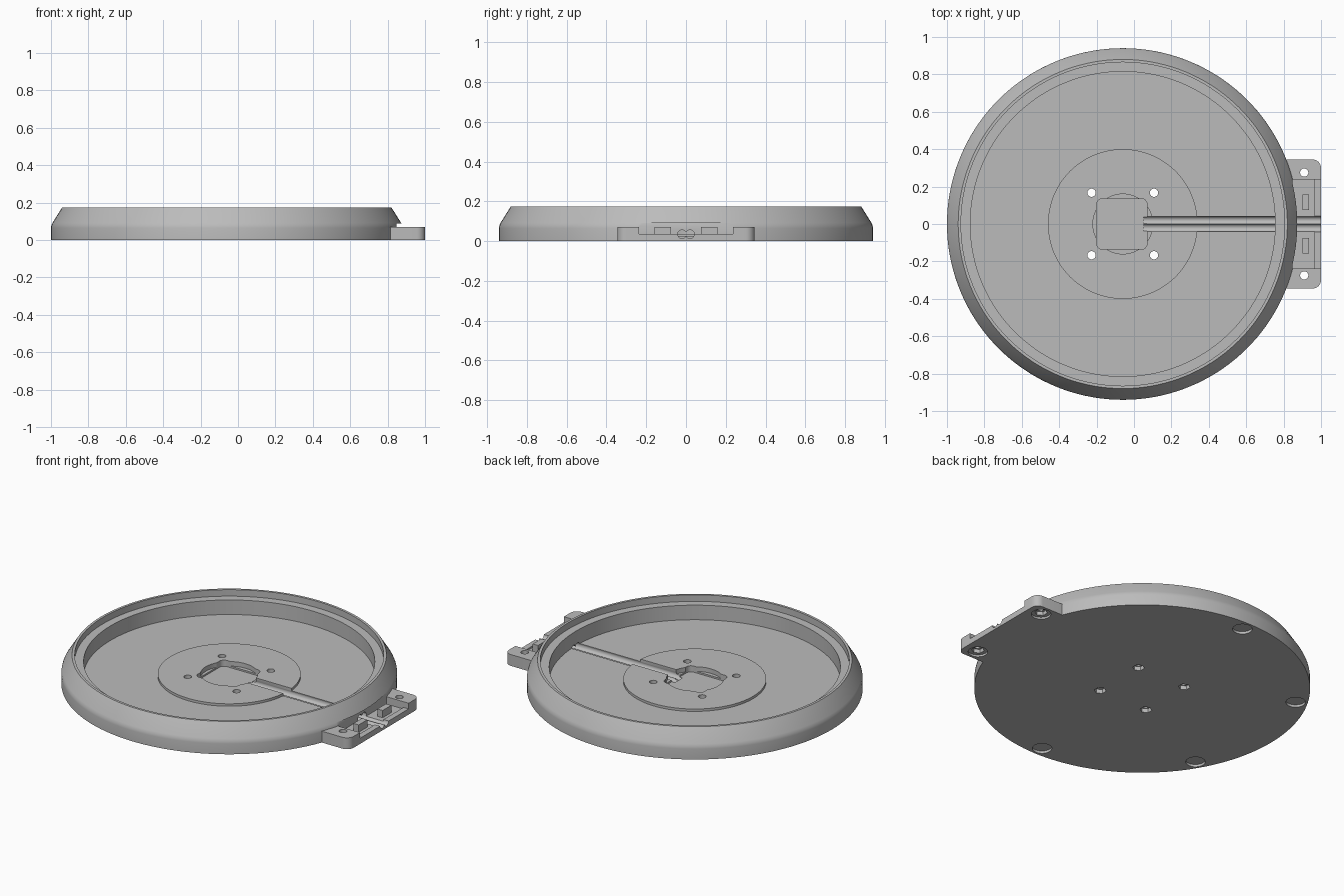
import bpy, bmesh, math
from mathutils import Matrix, Vector

if "Cube" in bpy.data.objects:
    bpy.data.objects.remove(bpy.data.objects["Cube"])

CX = -0.06          # centre of the round tray
FLOOR, HUB, BRACKET = 0.045, 0.06, 0.07

grey = bpy.data.materials.new("plain grey")
grey.use_nodes = True
grey.diffuse_color = (0.5, 0.5, 0.5, 1)
grey.node_tree.nodes["Principled BSDF"].inputs["Base Color"].default_value = (0.5, 0.5, 0.5, 1)


def make_object(name, bm):
    bmesh.ops.recalc_face_normals(bm, faces=bm.faces)
    mesh = bpy.data.meshes.new(name)
    bm.to_mesh(mesh)
    bm.free()
    mesh.materials.append(grey)
    obj = bpy.data.objects.new(name, mesh)
    bpy.context.collection.objects.link(obj)
    return obj


def lathe(name, profile, segments):
    bm = bmesh.new()
    verts = [bm.verts.new((r, 0, z)) for r, z in profile]
    edges = [bm.edges.new(pair) for pair in zip(verts, verts[1:])]
    bmesh.ops.spin(bm, geom=verts + edges, cent=(0, 0, 0), axis=(0, 0, 1),
                   angle=math.tau, steps=segments, use_merge=False)
    bmesh.ops.remove_doubles(bm, verts=bm.verts, dist=1e-4)
    bmesh.ops.holes_fill(bm, edges=[e for e in bm.edges if e.is_boundary], sides=0)
    bmesh.ops.translate(bm, verts=bm.verts, vec=(CX, 0, 0))
    return make_object(name, bm)


def box(name, low, high, radius=0, round_from=-9):
    """Box between two corners, upright edges past round_from in x are rounded."""
    bm = bmesh.new()
    low, high = Vector(low), Vector(high)
    size = high - low
    bmesh.ops.create_cube(bm, size=1, matrix=Matrix.Translation((low + high) / 2)
                          @ Matrix.Diagonal((*size, 1)))
    if radius:
        upright = [e for e in bm.edges
                   if abs(e.verts[0].co.z - e.verts[1].co.z) > size.z / 2
                   and e.verts[0].co.x > round_from]
        bmesh.ops.bevel(bm, geom=upright, offset=radius, segments=8,
                        profile=0.5, affect='EDGES')
    return make_object(name, bm)


def rod(name, x, y, low, high, radius, sides=32, along_x=False, z=0):
    """Rod from low to high, upright or along x."""
    bm = bmesh.new()
    middle = (low + high) / 2
    place = Matrix.Translation((middle, y, z) if along_x else (x, y, middle))
    turn = Matrix.Rotation(math.pi / 2, 4, 'Y') if along_x else Matrix()
    bmesh.ops.create_cone(bm, cap_ends=True, segments=sides, radius1=radius,
                          radius2=radius, depth=high - low, matrix=place @ turn)
    return make_object(name, bm)


def combine(target, tool, operation='DIFFERENCE'):
    mod = target.modifiers.new(operation.title(), 'BOOLEAN')
    mod.operation, mod.solver, mod.object = operation, 'EXACT', tool
    bpy.context.view_layer.objects.active = target
    bpy.ops.object.modifier_apply(modifier=mod.name)
    bpy.data.objects.remove(tool)


# Round tray with raised hub and stepped rim
tray = lathe("round_tray", [
    (0.4, HUB), (0.4, FLOOR), (0.815, FLOOR), (0.815, 0.135), (0.865, 0.135),
    (0.865, 0.175), (0.88, 0.175), (0.932, 0.092), (0.938, 0.078), (0.94, 0.065),
    (0.94, 0)], 144)

# Side bracket, fused to the rim
combine(tray, box("side_bracket", (0.78, -0.345, 0), (1, 0.345, BRACKET), 0.045, 0.9), 'UNION')

# Connector bay in the bracket, with a lower strip behind its lip
combine(tray, box("bay", (0.848, -0.237, 0.035), (1.1, 0.237, 0.09)))
combine(tray, box("bay_strip", (0.848, -0.237, 0.025), (0.965, 0.237, 0.05)))

# Hub pocket: shallow circle with a rounded square in it
combine(tray, rod("round_pocket", CX, 0, 0.032, 0.2, 0.16, 64))
combine(tray, box("square_pocket", (-0.2, -0.135, 0.022), (0.07, 0.135, 0.2), 0.03))

# Twin wire channel, open over the floor and tunnelled through the rim
combine(tray, box("channel_top", (0.05, -0.04, 0.036), (0.752, 0.04, 0.1)))
for y in (-0.02, 0.02):
    combine(tray, rod("wire_channel", 0, y, 0.05, 1.1, 0.0215, 24, True, 0.035))

# Screw holes with hexagonal nut recesses underneath
for sy in (-1, 1):
    for sx in (-1, 1):
        x, y = CX + sx * 0.167, sy * 0.167
        combine(tray, rod("hub_screw_hole", x, y, -0.1, 0.2, 0.022))
        combine(tray, rod("hub_nut_recess", x, y, -0.1, 0.025, 0.034, 6))
    y = sy * 0.275
    combine(tray, rod("bracket_screw_hole", 0.91, y, -0.1, 0.2, 0.022))
    combine(tray, rod("bracket_nut_recess", 0.91, y, -0.1, 0.035, 0.036, 6))
    combine(tray, rod("bracket_foot_recess", 0.91, y, -0.1, 0.012, 0.055))

# Round foot recesses under the rim
for degrees in (90, 150, 210, 270):
    a = math.radians(degrees)
    combine(tray, rod("foot_recess", CX + 0.872 * math.cos(a), 0.872 * math.sin(a),
                      -0.1, 0.015, 0.055))

# Two retaining posts in the bay
posts = [box(name, (0.9, y - 0.042, 0.02), (0.936, y + 0.042, BRACKET))
         for name, y in (("left_post", 0.117), ("right_post", -0.117))]

# Smooth round surfaces, keep edges crisp
for obj in [tray] + posts:
    bpy.ops.object.select_all(action='DESELECT')
    obj.select_set(True)
    bpy.context.view_layer.objects.active = obj
    bpy.ops.object.shade_smooth_by_angle(angle=math.radians(30))
